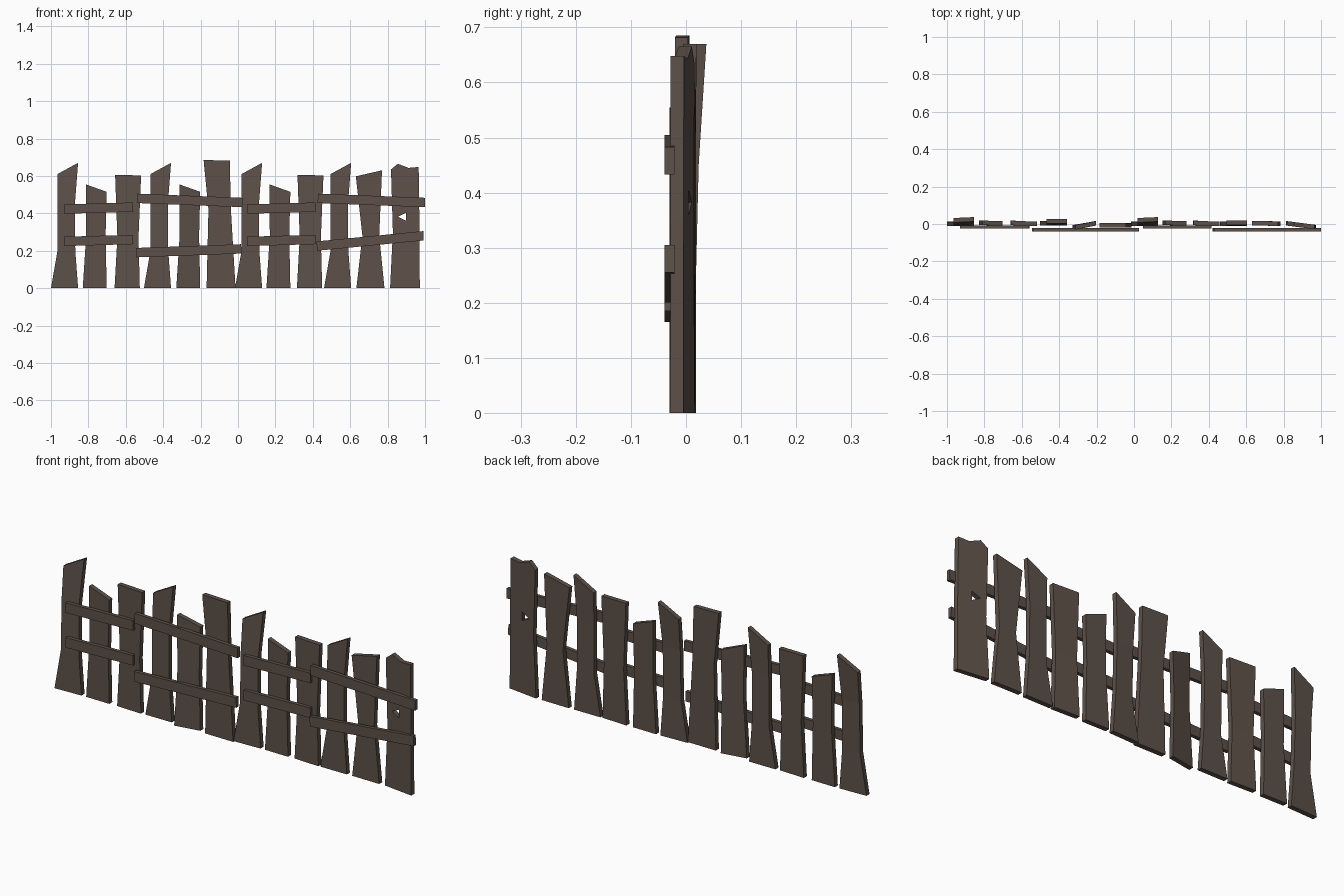
import bpy, bmesh

if "Cube" in bpy.data.objects:
    bpy.data.objects.remove(bpy.data.objects["Cube"])

wood = bpy.data.materials.new("weathered_wood")
wood.diffuse_color = (0.11, 0.083, 0.066, 1)
wood.use_nodes = True
wood.node_tree.nodes["Principled BSDF"].inputs["Base Color"].default_value = wood.diffuse_color


def finish(name, bm):
    bmesh.ops.recalc_face_normals(bm, faces=bm.faces)
    me = bpy.data.meshes.new(name)
    bm.to_mesh(me)
    bm.free()
    ob = bpy.data.objects.new(name, me)
    bpy.context.collection.objects.link(ob)
    me.materials.append(wood)
    return ob


def board(name, rows, thick):
    """Lofted slab; each row = (x_left, z_left, y_left, x_right, z_right, y_right), y at the front face."""
    bm = bmesh.new()
    rings = []
    for xl, zl, yl, xr, zr, yr in rows:
        rings.append([bm.verts.new(p) for p in (
            (xl, yl, zl), (xr, yr, zr), (xr, yr + thick, zr), (xl, yl + thick, zl))])
    for a, b in zip(rings, rings[1:]):
        for i in range(4):
            j = (i + 1) % 4
            bm.faces.new((a[i], a[j], b[j], b[i]))
    bm.faces.new(rings[0])
    bm.faces.new(rings[-1])
    return finish(name, bm)


def prism(name, outline, y_at, y0, y1):
    """Extruded front outline, skewed in y by y_at(x)."""
    bm = bmesh.new()
    f = [bm.verts.new((x, y0 + y_at(x), z)) for x, z in outline]
    b = [bm.verts.new((x, y1 + y_at(x), z)) for x, z in outline]
    bm.faces.new(f)
    bm.faces.new(b)
    for i in range(len(f)):
        j = (i + 1) % len(f)
        bm.faces.new((f[i], f[j], b[j], b[i]))
    return finish(name, bm)


# Plank shapes: rows of (x_left, x_right, z_left, z_right, backward bend)
SLANTED = [(0, .145, 0, 0, 0), (.035, .13, .2, .2, 0), (.035, .128, .45, .45, .3), (.035, .145, .61, .67, 1)]
SHORT = [(0, .128, 0, 0, 0), (.018, .122, .28, .28, 0), (.016, .128, .555, .515, 0)]
SQUARE = [(0, .135, 0, 0, 0), (.015, .128, .27, .27, 0), (.003, .142, .605, .603, 0)]
TALL = [(0, .155, 0, 0, 0), (.01, .13, .42, .42, 0), (-.016, .124, .685, .682, 0)]
WAISTED = [(0, .15, 0, 0, 0), (.032, .122, .28, .28, 0), (-.003, .137, .598, .63, 0)]

# Placement: shape, x, front y on the left and right, bend at the top
planks = [
    (SLANTED, -1.0, -.012, -.007, .02),
    (SHORT, -.83, -.006, -.008, 0),
    (SQUARE, -.66, -.006, -.012, 0),
    (SLANTED, -.503, -.008, -.008, .01),
    (SHORT, -.33, -.03, -.008, 0),
    (TALL, -.168, -.018, -.02, 0),
    (SLANTED, -.016, -.012, -.007, .02),
    (SHORT, .152, -.006, -.008, 0),
    (SQUARE, .315, -.006, -.012, 0),
    (SLANTED, .46, -.01, -.01, .005),
    (WAISTED, .633, -.008, -.01, 0),
]
for n, (shape, x, yl, yr, bend) in enumerate(planks, 1):
    board(f"plank_{n}", [(x + a, zl, yl + b * bend, x + c, zr, yr + b * bend)
                         for a, c, zl, zr, b in shape], .024)

# Broken end plank with a triangular knot hole
end = prism("plank_12", [(.813, 0), (.972, 0), (.97, .35), (.966, .648), (.912, .643), (.855, .665),
                         (.818, .635), (.828, .3)],
            lambda x: -.008 - (x - .813) * .13, 0, .024)
cutter = prism("hole_cutter", [(.855, .382), (.898, .36), (.898, .403)], lambda x: 0, -.2, .2)
cutter.hide_render = True
mod = end.modifiers.new("hole", 'BOOLEAN')
mod.operation = 'DIFFERENCE'
mod.solver = 'EXACT'
mod.object = cutter
bpy.context.view_layer.objects.active = end
bpy.ops.object.modifier_apply(modifier=mod.name)
bpy.data.objects.remove(cutter)

# Rails: x range, centre height left and right, front y
rails = [
    (-.93, -.56, .423, .433, -.025), (-.93, -.56, .25, .26, -.025),
    (-.54, .025, .48, .458, -.039), (-.545, .018, .19, .21, -.039),
    (.048, .415, .423, .433, -.025), (.048, .415, .25, .26, -.025),
    (.427, 1.0, .48, .458, -.039), (.42, .993, .225, .28, -.039),
]
for n, (x0, x1, z0, z1, y) in enumerate(rails, 1):
    h, s = .025, (z1 - z0) / (x1 - x0) * .025
    prism(f"rail_{n}", [(x0 + s, z0 - h), (x1, z1 - h), (x1 - s, z1 + h), (x0, z0 + h)],
          lambda x: 0, y, y + .018)
